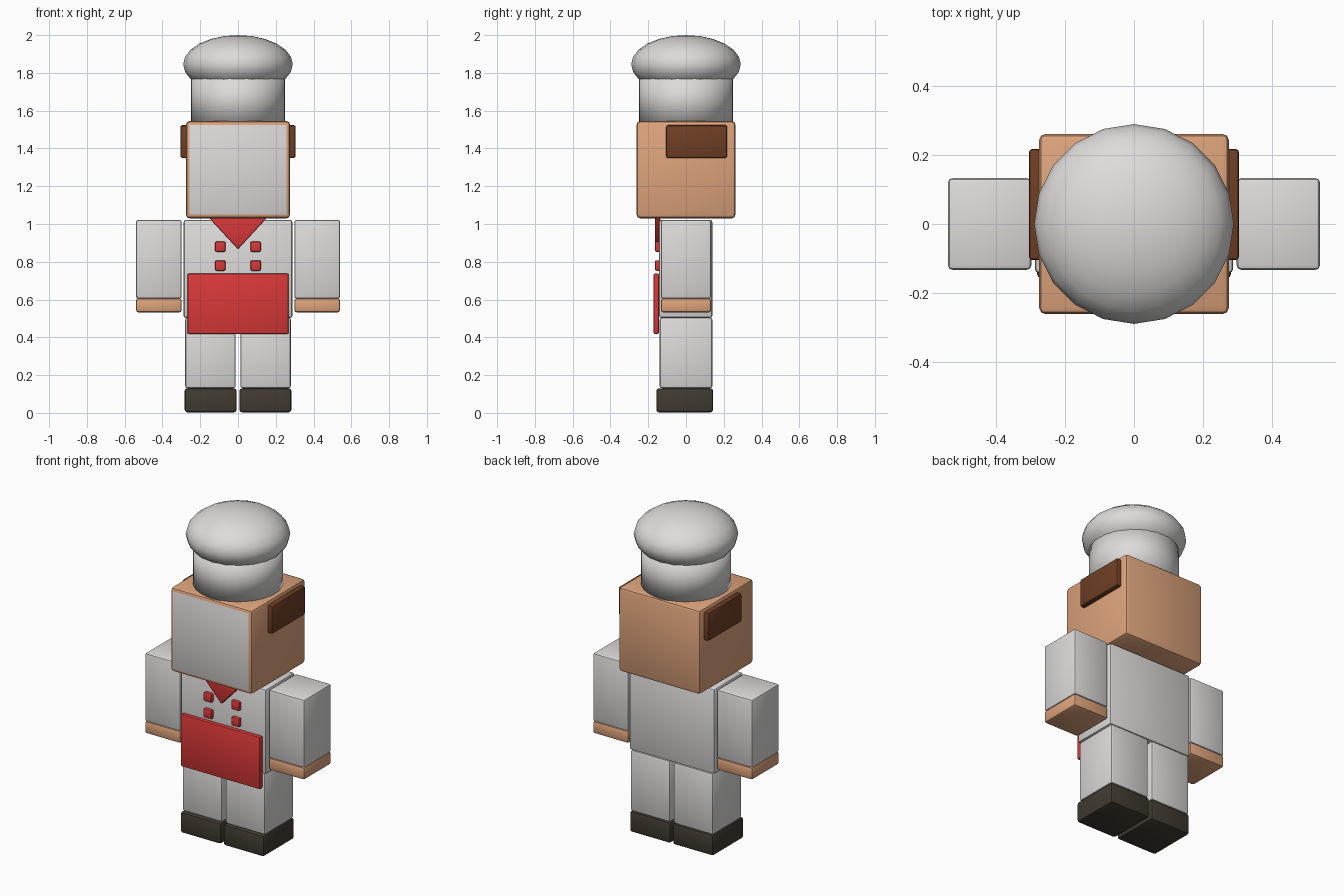
import bpy
import bmesh
from math import radians
from mathutils import Vector

cube = bpy.data.objects.get("Cube")
if cube:
    bpy.data.objects.remove(cube, do_unlink=True)


def make_material(name, rgb):
    mat = bpy.data.materials.new(name)
    mat.use_nodes = True
    colour = (*rgb, 1.0)
    mat.diffuse_color = colour
    mat.node_tree.nodes["Principled BSDF"].inputs["Base Color"].default_value = colour
    return mat


WHITE = make_material("white cloth", (0.72, 0.71, 0.70))
SKIN = make_material("warm skin", (0.73, 0.37, 0.20))
RED = make_material("red cloth", (0.70, 0.04, 0.04))
HAIR = make_material("brown hair", (0.16, 0.05, 0.018))
SHOE = make_material("dark leather", (0.054, 0.044, 0.03))


def finish(name, bm, mat, bevel=0.0, segments=2):
    """Bevel the mesh and turn it into an object."""
    if bevel:
        bmesh.ops.bevel(bm, geom=bm.edges[:], offset=bevel, segments=segments,
                        profile=0.5, affect='EDGES')
    bmesh.ops.recalc_face_normals(bm, faces=bm.faces[:])
    mesh = bpy.data.meshes.new(name)
    bm.to_mesh(mesh)
    bm.free()
    mesh.materials.append(mat)
    obj = bpy.data.objects.new(name, mesh)
    bpy.context.collection.objects.link(obj)
    return obj


def box(name, mat, x, y, z, bevel=0.013):
    """Bevelled box spanning the given (low, high) ranges."""
    bm = bmesh.new()
    bmesh.ops.create_cube(bm, size=1.0)
    lo, hi = Vector((x[0], y[0], z[0])), Vector((x[1], y[1], z[1]))
    for v in bm.verts:
        v.co = (lo + hi) / 2 + v.co * (hi - lo)
    return finish(name, bm, mat, bevel)


def pair(name, mat, x, y, z, bevel=0.013):
    """The same box on the left (+x) and the right (-x)."""
    box("left_" + name, mat, x, y, z, bevel)
    box("right_" + name, mat, (-x[1], -x[0]), y, z, bevel)


# Legs and shoes
pair("shoe", SHOE, (0.008, 0.282), (-0.157, 0.143), (0.003, 0.13))
pair("leg", WHITE, (0.012, 0.28), (-0.14, 0.14), (0.13, 0.505))

# Body and arms
box("torso", WHITE, (-0.288, 0.288), (-0.143, 0.14), (0.503, 1.022))
pair("arm", WHITE, (0.298, 0.54), (-0.133, 0.133), (0.605, 1.022))
pair("hand", SKIN, (0.298, 0.54), (-0.133, 0.133), (0.532, 0.607))

# Apron and jacket buttons
box("apron", RED, (-0.268, 0.268), (-0.172, -0.143), (0.418, 0.737), 0.007)
for row, z in (("upper", 0.88), ("lower", 0.78)):
    pair(row + "_button", RED, (0.065, 0.122), (-0.165, -0.135),
         (z - 0.028, z + 0.028), 0.01)

# Triangular neckerchief
bm = bmesh.new()
outline = [(-0.15, 1.03), (0.15, 1.03), (0.0, 0.867)]
front = bm.faces.new([bm.verts.new((x, -0.165, z)) for x, z in outline])
extruded = bmesh.ops.extrude_face_region(bm, geom=[front])
back_verts = [g for g in extruded["geom"] if isinstance(g, bmesh.types.BMVert)]
bmesh.ops.translate(bm, verts=back_verts, vec=(0, 0.03, 0))
finish("neckerchief", bm, RED, 0.006)

# Head with a pale front face
head = box("head", SKIN, (-0.276, 0.276), (-0.262, 0.262), (1.03, 1.545), 0.02)
head.data.materials.append(WHITE)
for poly in head.data.polygons:
    if poly.normal.y < -0.99:
        poly.material_index = 1

# Side hair
pair("side_hair", HAIR, (0.245, 0.305), (-0.105, 0.218), (1.35, 1.523), 0.01)

# Hat band
bm = bmesh.new()
bmesh.ops.create_cone(bm, cap_ends=True, segments=32, radius1=0.25,
                      radius2=0.25, depth=0.28)
bmesh.ops.translate(bm, verts=bm.verts[:], vec=(0, 0, 1.66))
band = finish("hat_band", bm, WHITE)

# Puffy hat top
bm = bmesh.new()
bmesh.ops.create_uvsphere(bm, u_segments=20, v_segments=12, radius=1.0)
bmesh.ops.scale(bm, verts=bm.verts[:], vec=(0.29, 0.29, 0.155))
bmesh.ops.translate(bm, verts=bm.verts[:], vec=(0, 0, 1.845))
puff = finish("hat_puff", bm, WHITE)

# Soft shading on the hat
for obj in (band, puff):
    for poly in obj.data.polygons:
        poly.use_smooth = True
bpy.ops.object.select_all(action='DESELECT')
for obj in bpy.context.collection.objects:
    if obj.type == 'MESH' and obj not in (band, puff):
        obj.select_set(True)
        bpy.context.view_layer.objects.active = obj
bpy.ops.object.shade_smooth_by_angle(angle=radians(25))
